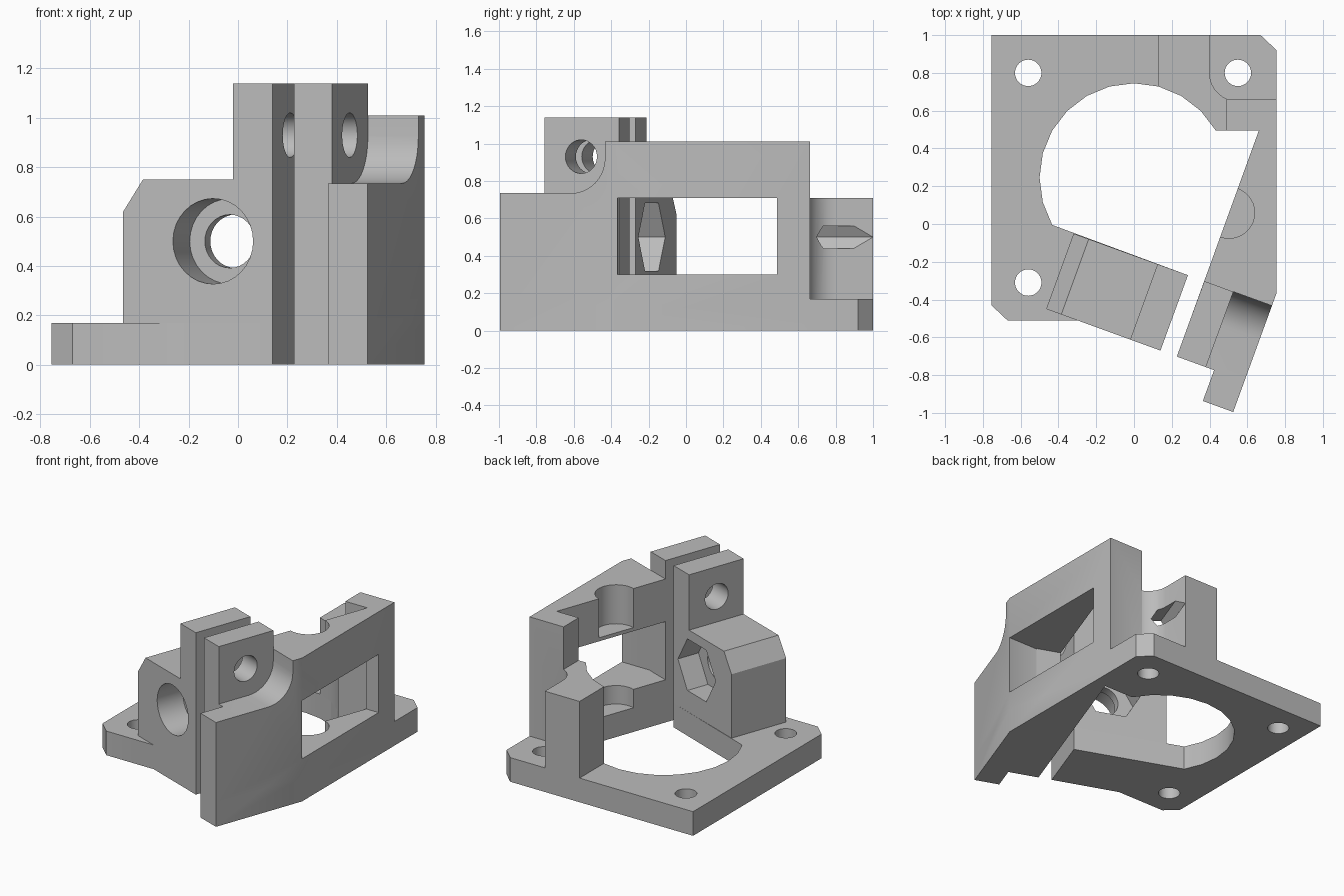
import bpy, bmesh
from math import sin, cos, radians
from mathutils import Vector

cube = bpy.data.objects.get("Cube")
if cube:
    bpy.data.objects.remove(cube, do_unlink=True)

grey = bpy.data.materials.new("plain_grey")
grey.use_nodes = True
grey.diffuse_color = (0.5, 0.5, 0.5, 1)
grey.node_tree.nodes["Principled BSDF"].inputs["Base Color"].default_value = (0.5, 0.5, 0.5, 1)

# Tilted frame of the clamp: u runs across it, v runs front to back
C, S = cos(radians(20)), sin(radians(20))


def tilt(u, v):
    return (-0.465 + C * u + S * v, -0.45 - S * u + C * v)


# Ways to place a profile (p, q) swept along w
def along_z(p, q, w):
    return Vector((p, q, w))


def along_v(p, q, w):
    return Vector((*tilt(p, w), q))


def along_u(p, q, w):
    return Vector((*tilt(w, p), q))


def arc(cx, cy, r, start, end, steps):
    angles = [radians(start + (end - start) * i / steps) for i in range(steps + 1)]
    return [(cx + r * cos(a), cy + r * sin(a)) for a in angles]


def prism(name, profile, low, high, place=along_z):
    bm = bmesh.new()
    rings = [[bm.verts.new(place(p, q, w)) for p, q in profile] for w in (low, high)]
    bm.faces.new(rings[0])
    bm.faces.new(rings[1])
    n = len(profile)
    for i in range(n):
        j = (i + 1) % n
        bm.faces.new((rings[0][i], rings[0][j], rings[1][j], rings[1][i]))
    bmesh.ops.recalc_face_normals(bm, faces=bm.faces)
    mesh = bpy.data.meshes.new(name)
    bm.to_mesh(mesh)
    bm.free()
    mesh.materials.append(grey)
    obj = bpy.data.objects.new(name, mesh)
    bpy.context.collection.objects.link(obj)
    return obj


def bore(cx, cy, r, low, high, place=along_z, sides=32):
    return prism("bore", arc(cx, cy, r, 0, 360, sides)[:-1], low, high, place)


def combine(target, other, operation):
    mod = target.modifiers.new(operation.lower(), "BOOLEAN")
    mod.operation, mod.solver, mod.object = operation, "EXACT", other
    bpy.context.view_layer.objects.active = target
    bpy.ops.object.modifier_apply(modifier=mod.name)
    bpy.data.objects.remove(other, do_unlink=True)


INNER, OUTER, BACK = 0.736, 1.117, 0.425
ring = arc(0, 0.245, 0.5, 30, 210, 12)
wall_front = [tilt(INNER, 0), tilt(0.946, 0), tilt(0.946, -0.174),
              tilt(OUTER, -0.174), (0.755, -0.365)]
wall_corner = (tilt(INNER, 1.27)[0], ring[0][1])

# Base plate with the large opening running out through the clamp gap
bracket = prism("clamp_bracket", ring + [
    tilt(0.644, BACK), tilt(0.644, 0), tilt(0.175, 0), (-0.67, -0.51), (-0.755, -0.43),
    (-0.755, 1), (0.67, 1), (0.755, 0.92)] + wall_front[::-1] + [wall_corner], 0, 0.17)

# Clamp block with its tall ear
clamp_block = prism("clamp_block", [
    (0, 0), (0.644, 0), (0.644, 1.14), (0.473, 1.14), (0.473, 0.75),
    (0.085, 0.75), (0, 0.62)], 0, BACK, along_v)

# Side wall: rounded front step, window, and a half-round recess split by a thin web
side_wall = prism("side_wall", wall_front + [
    (0.755, 0.663), (0.49, 0.663), (0.49, ring[0][1]), wall_corner], 0, 1.01)
step = [(-0.4, 0.735)] + arc(BACK - 0.19, 0.925, 0.19, -90, 0, 10) + [(BACK, 1.3), (-0.4, 1.3)]
combine(side_wall, prism("step", step, 0.6, 1.3, along_u), "DIFFERENCE")
window = [(0.3, -0.28), (0.53, -0.365), (0.9, -0.365), (0.9, 0.487), (0.3, 0.487)]
combine(side_wall, prism("window", window, 0.3, 0.71), "DIFFERENCE")
recess_x, recess_y = tilt(INNER, 0.81)
for low, high in ((-0.1, 0.5), (0.735, 1.2)):
    combine(side_wall, bore(recess_x, recess_y, 0.135, low, high), "DIFFERENCE")

# Second clamp ear on the side wall
wall_ear = prism("wall_ear", [(INNER, 0), (0.9, 0), (0.9, 1.14), (INNER, 1.14)], 0, BACK, along_v)

# Rear post, hollowed round the corner screw
rear_post = prism("rear_post", ring[:4] + [(ring[3][0], 1), (0.4, 1)]
                  + arc(0.55, 0.8, 0.15, 180, 245, 8) + [(0.49, 0.663), (0.49, ring[0][1])], 0, 0.71)

for part in (clamp_block, side_wall, wall_ear, rear_post):
    combine(bracket, part, "UNION")

# Screw holes, ear bolt hole, then stepped rod bore, nut trap and hexagonal pilot hole
axis = 0.387
cutters = [bore(x, y, 0.07, -0.1, 0.3) for x, y in ((-0.56, 0.8), (0.55, 0.8), (-0.56, -0.31))]
cutters += [
    bore(0.21, 0.93, 0.09, 0.4, 1.25, along_u),
    bore(axis, 0.5, 0.173, -0.1, 0.2, along_v),
    bore(axis, 0.5, 0.108, -0.1, 0.6, along_v),
    bore(axis, 0.5, 0.21, 0.265, 0.6, along_v, 6),
    bore(axis, 0.5, 0.07, 0.8, 1.8, along_v, 6),
]
for cutter in cutters:
    combine(bracket, cutter, "DIFFERENCE")

bpy.ops.object.select_all(action="DESELECT")
bracket.select_set(True)
bpy.context.view_layer.objects.active = bracket
bpy.ops.object.shade_smooth_by_angle(angle=radians(30))
